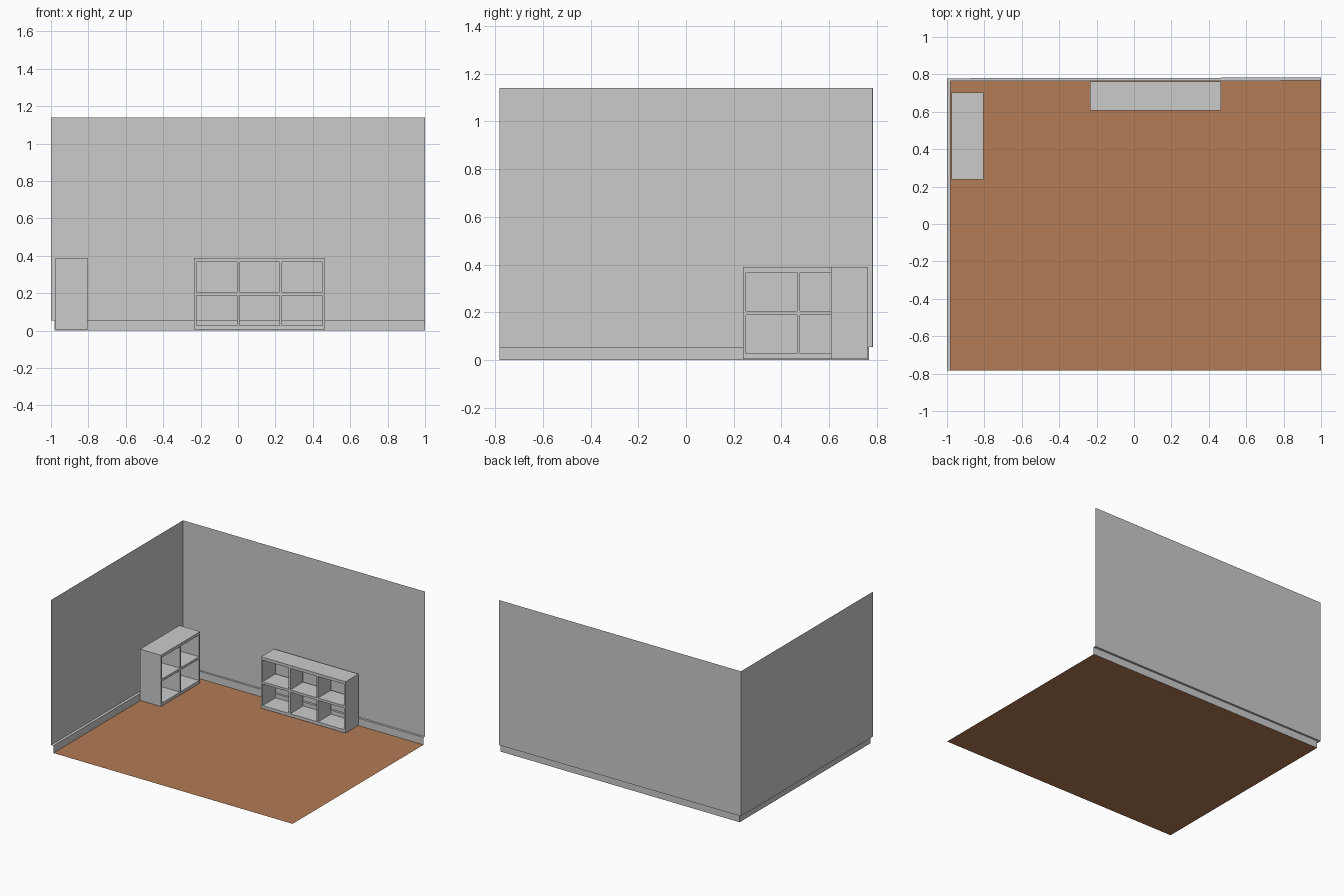
import bpy, bmesh
from mathutils import Matrix, Vector

if "Cube" in bpy.data.objects:
    bpy.data.objects.remove(bpy.data.objects["Cube"])

def make_object(name, bm):
    mesh = bpy.data.meshes.new(name)
    bm.to_mesh(mesh)
    bm.free()
    ob = bpy.data.objects.new(name, mesh)
    bpy.context.collection.objects.link(ob)
    return ob

def room_sweep(name, profile):
    """Sweep (inset 0..1, z) points along the left and back sides of the room."""
    bm = bmesh.new()
    rows = []
    for t, z in profile:
        x, y = -1 + 0.02 * t, 0.779 - 0.014 * t
        y_end = 0.783 - 0.017 * t
        rows.append([bm.verts.new(p) for p in ((x, -0.782, z), (x, y, z), (1, y_end, z))])
    for a, b in zip(rows, rows[1:]):
        for i in range(2):
            bm.faces.new((a[i], b[i], b[i + 1], a[i + 1]))
    return make_object(name, bm)

def add_box(bm, lo, hi):
    lo, hi = Vector(lo), Vector(hi)
    size, mid = hi - lo, (lo + hi) / 2
    bmesh.ops.create_cube(bm, size=1,
                          matrix=Matrix.Translation(mid) @ Matrix.Diagonal((*size, 1)))

def shelf_unit(name, columns, width, depth, back=False):
    """Cube shelf with its open front on -y, left front corner at the origin."""
    bm = bmesh.new()
    z0, z1 = 0.005, 0.389
    side, board, div = 0.013, 0.022, 0.013
    cell = (width - 2 * side - (columns - 1) * div) / columns
    # side panels
    for x in (0, width - side):
        add_box(bm, (x, 0, z0), (x + side, depth, z1))
    # bottom, middle and top boards
    for a, b in ((z0, z0 + board), (0.188, 0.206), (z1 - board, z1)):
        add_box(bm, (side, 0, a), (width - side, depth, b))
    # upright dividers
    for i in range(1, columns):
        x = side + i * cell + (i - 1) * div
        for a, b in ((z0 + board, 0.188), (0.206, z1 - board)):
            add_box(bm, (x, 0, a), (x + div, depth, b))
    # thin back panel
    if back:
        add_box(bm, (side, depth - 0.004, z0 + board), (width - side, depth, z1 - board))
    return make_object(name, bm)

# floor
bm = bmesh.new()
bm.faces.new([bm.verts.new(p) for p in
              ((-0.98, -0.782, 0), (1, -0.782, 0), (1, 0.766, 0), (-0.98, 0.765, 0))])
floor = make_object("floor", bm)
wood = bpy.data.materials.new("brown_floor")
wood.diffuse_color = (0.45, 0.2, 0.09, 1)
wood.use_nodes = True
wood.node_tree.nodes["Principled BSDF"].inputs["Base Color"].default_value = wood.diffuse_color
floor.data.materials.append(wood)

# walls and the skirting with its top ledge
room_sweep("walls", [(0, 0.055), (0, 1.14)])
room_sweep("skirting_board", [(1, 0), (1, 0.055), (0, 0.055)])

# shelf against the back wall
back_shelf = shelf_unit("back_shelf", 3, 0.70, 0.153)
back_shelf.location = (-0.235, 0.608, 0)

# shelf against the left wall, facing +x
left_shelf = shelf_unit("left_shelf", 2, 0.465, 0.172, back=True)
left_shelf.rotation_euler.z = 1.5707963
left_shelf.location = (-0.805, 0.238, 0)
